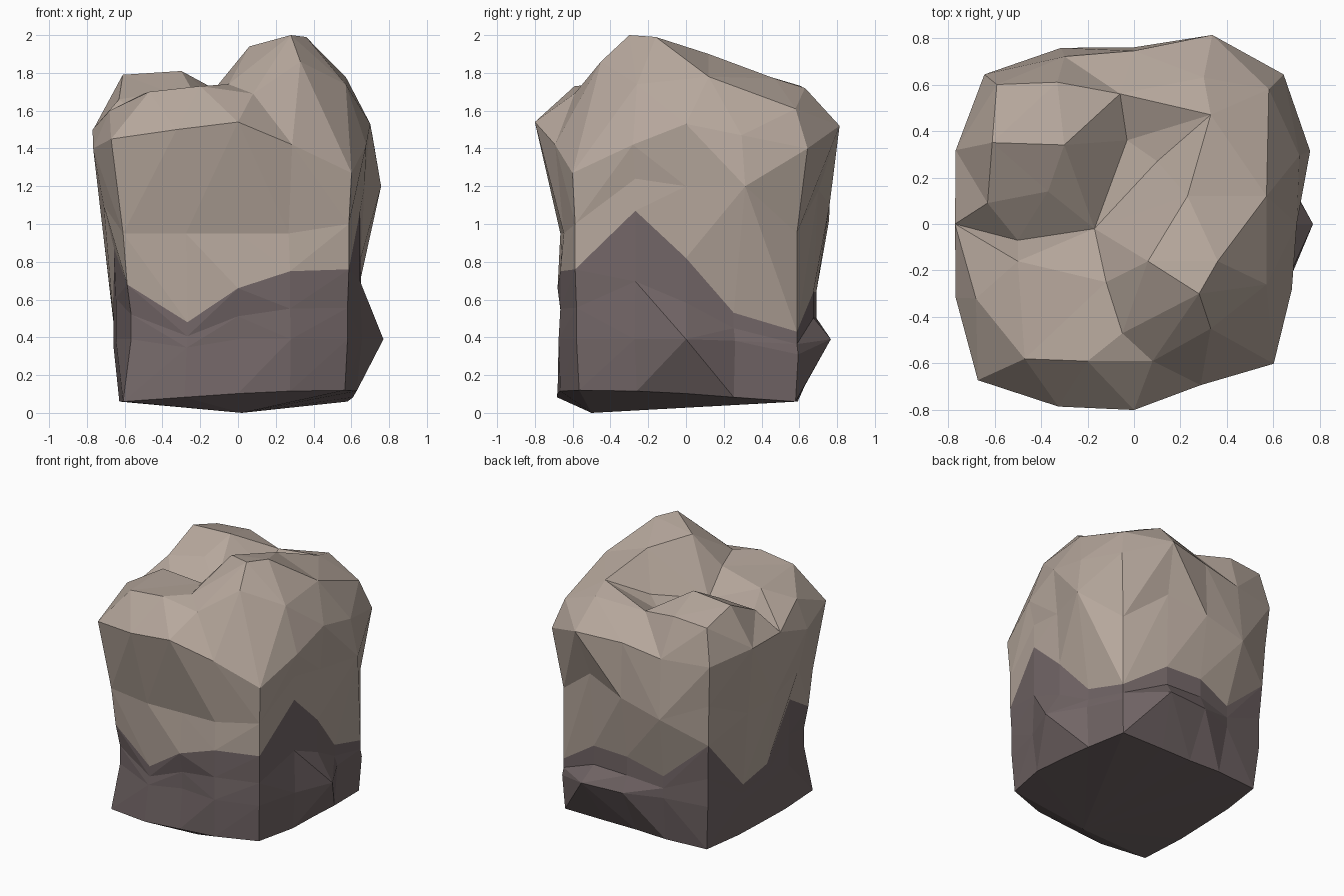
import bpy, bmesh, math
from mathutils import Vector
from mathutils.geometry import delaunay_2d_cdt

if "Cube" in bpy.data.objects:
    bpy.data.objects.remove(bpy.data.objects["Cube"])

N = 16  # corner columns around the rock, starting at +x, counter-clockwise


def material(name, rgb):
    m = bpy.data.materials.new(name)
    m.diffuse_color = (*rgb, 1)
    m.use_nodes = True
    m.node_tree.nodes["Principled BSDF"].inputs["Base Color"].default_value = m.diffuse_color
    return m


def ring(bm, radii, heights):
    out = []
    for i, (r, z) in enumerate(zip(radii, heights)):
        a = 2 * math.pi * i / N
        out.append(bm.verts.new((r * math.cos(a), r * math.sin(a), z)))
    return out


def bridge(bm, low, high, mat):
    for i in range(N):
        j = (i + 1) % N
        a, b, c, d = low[i], low[j], high[j], high[i]
        # split each quad along its outward-bulging diagonal
        n = (b.co - a.co).cross(d.co - a.co)
        tris = [(a, b, d), (b, c, d)] if n.dot(c.co - a.co) <= 0 else [(a, b, c), (a, c, d)]
        for t in tris:
            bm.faces.new(t).material_index = mat


# Heights of the colour border, the waist and the upper rim
border_z = [.82, .53, .43, .64, .64, .55, .85, .45, .50, .87, .68, .48, .66, .75, .76, 1.07]
waist_z = [1.2, 1.2, .95, 1.18, 1.1, 1.02, 1.15, 1.0, 1.0, 1.1, .95, .95, .95, .95, 1.0, 1.24]
rim_z = [1.53, 1.47, 1.40, 1.52, 1.50, 1.45, 1.45, 1.50, 1.50, 1.40, 1.45, 1.50, 1.54, 1.42, 1.27, 1.42]
foot_z = [.06 + .06 * max(0, math.cos(2 * math.pi * (i - 14) / N)) for i in range(N)]
bulge_z = [min(.39, .72 * b) for b in border_z]
shoulder_z = [u + .45 * (b - u) for u, b in zip(bulge_z, border_z)]

# Radii of each level
foot_r = [.62, .66, .82, .63, .58, .64, .80, .66, .62, .68, .86, .74, .68, .72, .80, .68]
bulge_r = [.77, .68, .84, .83, .74, .70, .84, .70, .66, .70, .80, .71, .65, .73, .82, .71]
border_r = [.65, .66, .83, .73, .69, .70, .86, .71, .66, .71, .83, .70, .68, .72, .83, .70]
shoulder_r = [min(u, b) for u, b in zip(bulge_r, border_r)]
waist_r = [.67, .82, .83, .76, .76, .82, .88, .77, .72, .77, .86, .72, .655, .70, .83, .70]
rim_r = [.70, .77, .91, .88, .745, .78, .91, .83, .77, .83, .95, .85, .80, .75, .85, .735]

bm = bmesh.new()
foot = ring(bm, foot_r, foot_z)
bulge = ring(bm, bulge_r, bulge_z)
shoulder = ring(bm, shoulder_r, shoulder_z)
border = ring(bm, border_r, border_z)
waist = ring(bm, waist_r, waist_z)
rim = ring(bm, rim_r, rim_z)

# Dark lower rock and pale upper sides
bridge(bm, foot, bulge, 1)
bridge(bm, bulge, shoulder, 1)
bridge(bm, shoulder, border, 1)
bridge(bm, border, waist, 0)
bridge(bm, waist, rim, 0)

# Underside, lowest near the front
tip = bm.verts.new((.02, -.5, 0))
for i in range(N):
    bm.faces.new((foot[(i + 1) % N], foot[i], tip)).material_index = 1

# Top: peak, front ledge, crevice and rear block
peak = [(.28, -.3, 2), (.36, -.16, 1.99), (.06, -.16, 1.94), (.23, .12, 1.9),
        (.33, .47, 1.77), (.3, .63, 1.72), (.58, .58, 1.61), (.57, .12, 1.78),
        (.57, -.26, 1.74), (.33, -.45, 1.86)]
ledge = [(-.05, -.47, 1.74), (-.12, -.25, 1.72), (-.47, -.58, 1.7), (-.2, -.59, 1.73),
         (.08, -.59, 1.69), (-.68, -.32, 1.6), (-.5, -.16, 1.69)]
crevice = [(-.5, -.07, 1.55), (-.17, -.02, 1.58), (.1, .27, 1.65), (-.03, .36, 1.6)]
block = [(-.37, .14, 1.7), (-.61, .35, 1.79), (-.3, .34, 1.81), (-.59, .6, 1.71),
         (-.33, .61, 1.73), (-.06, .56, 1.68), (-.63, .09, 1.66)]
top = rim + [bm.verts.new(p) for p in peak + ledge + crevice + block]
flat = [Vector((v.co.x, v.co.y)) for v in top]
c = N + len(peak) + len(ledge)
creases = [(8, c), (c, c + 1), (c + 1, c + 2), (N, N + 1), (N + 1, N + 3), (N + 3, N + 4),
           (N + 4, N + 5), (N + 6, N + 7), (N + 7, N + 8), (N + 8, N + 9)]
res = delaunay_2d_cdt(flat, creases, [list(range(N))], 1, 1e-5)
source = [top[o[0]] for o in res[3]]
for f in res[2]:
    bm.faces.new([source[i] for i in f])

bmesh.ops.recalc_face_normals(bm, faces=bm.faces)
mesh = bpy.data.meshes.new("boulder")
bm.to_mesh(mesh)
bm.free()
mesh.materials.append(material("pale stone", (.47, .39, .335)))
mesh.materials.append(material("dark stone", (.17, .133, .135)))
bpy.context.collection.objects.link(bpy.data.objects.new("boulder", mesh))
